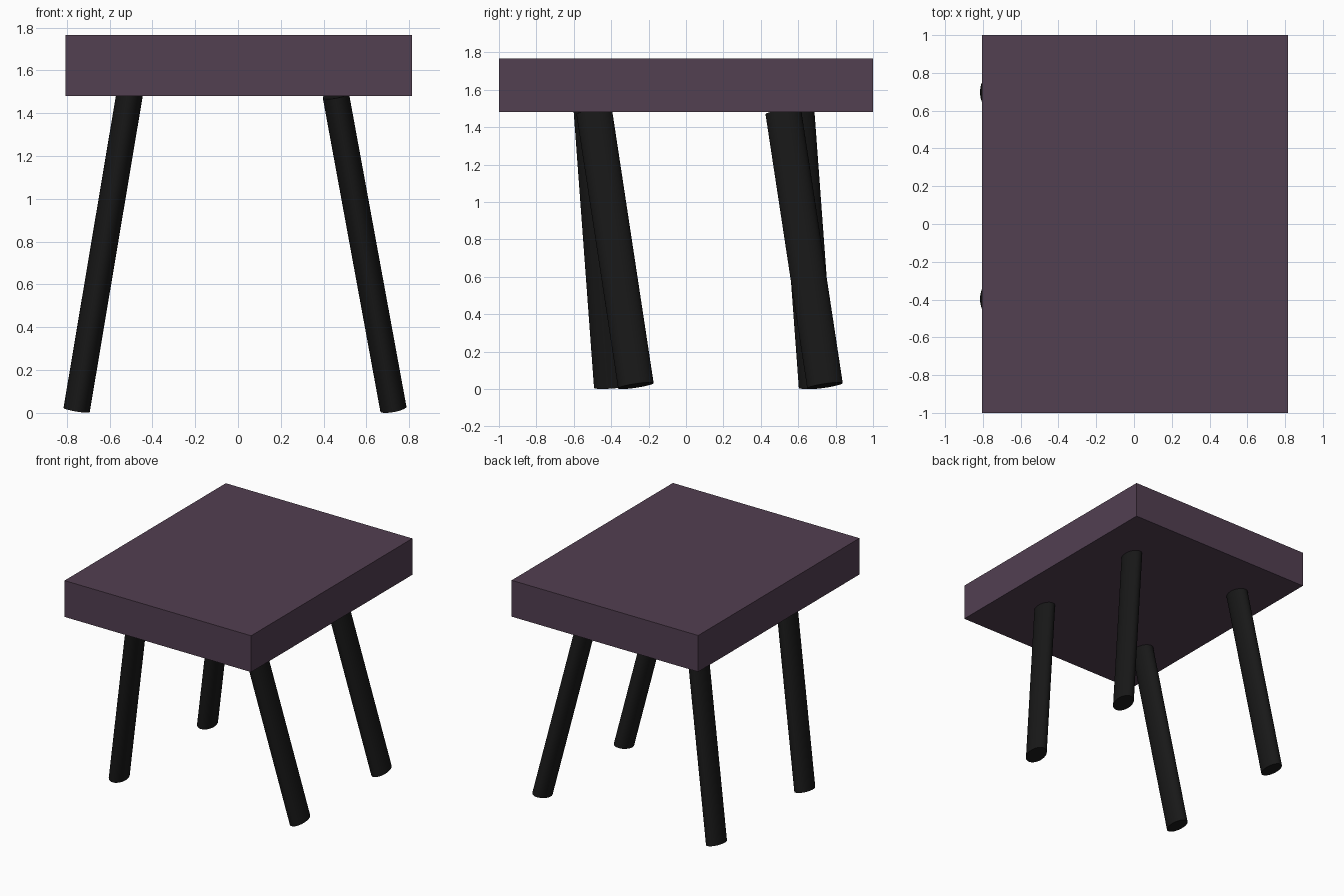
import bpy
from math import radians
from mathutils import Vector

if "Cube" in bpy.data.objects:
    bpy.data.objects.remove(bpy.data.objects["Cube"])


def material(name, color):
    mat = bpy.data.materials.new(name)
    mat.diffuse_color = (*color, 1)
    mat.use_nodes = True
    mat.node_tree.nodes["Principled BSDF"].inputs["Base Color"].default_value = mat.diffuse_color
    return mat


plum = material("plum", (0.085, 0.05, 0.083))
black = material("black", (0.009, 0.009, 0.009))

# Thick rectangular seat
bpy.ops.mesh.primitive_cube_add(size=1, location=(0.004, 0, 1.624))
seat = bpy.context.object
seat.name = "seat"
seat.scale = (1.62, 2.0, 0.285)
bpy.ops.object.transform_apply(location=False, rotation=False, scale=True)
seat.data.materials.append(plum)


def leg(name, foot, head):
    """Oval, square-cut leg running from foot centre to head centre."""
    foot, head = Vector(foot), Vector(head)
    axis = head - foot
    bpy.ops.mesh.primitive_cylinder_add(vertices=32, radius=1, depth=1,
                                        location=(foot + head) / 2)
    ob = bpy.context.object
    ob.name = name
    ob.scale = (0.062, 0.096, axis.length)
    ob.rotation_mode = 'QUATERNION'
    ob.rotation_quaternion = Vector((0, 0, 1)).rotation_difference(axis)
    ob.data.materials.append(black)
    bpy.ops.object.transform_apply(location=False, rotation=True, scale=True)
    bpy.ops.object.shade_smooth_by_angle(angle=radians(30))


# Splayed legs, all leaning toward the back at the foot
leg("front_left_leg", (-0.754, -0.396, 0.013), (-0.506, -0.505, 1.492))
leg("back_left_leg", (-0.754, 0.699, 0.013), (-0.506, 0.590, 1.492))
leg("front_right_leg", (0.726, -0.268, 0.018), (0.457, -0.491, 1.484))
leg("back_right_leg", (0.726, 0.743, 0.018), (0.457, 0.520, 1.484))
